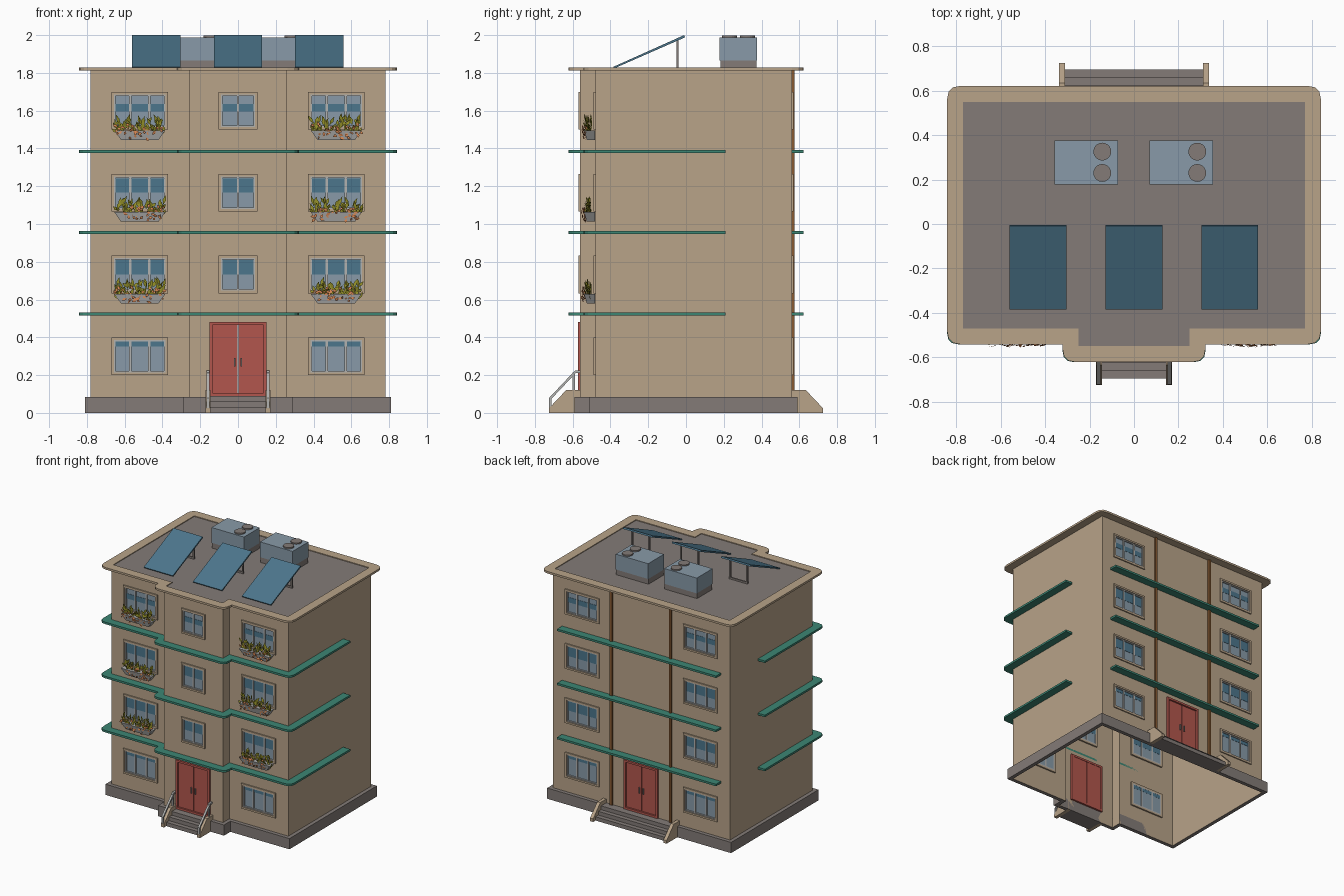
import bpy, bmesh, math, random
from mathutils import Vector

if "Cube" in bpy.data.objects:
    bpy.data.objects.remove(bpy.data.objects["Cube"])

random.seed(4)


def mat(name, r, g, b):
    m = bpy.data.materials.new(name)
    m.diffuse_color = [*(((c / 255 + 0.055) / 1.055) ** 2.4 for c in (r, g, b)), 1]
    m.use_nodes = True
    m.node_tree.nodes["Principled BSDF"].inputs["Base Color"].default_value = m.diffuse_color
    return m


TAN = mat("tan plaster", 184, 163, 137)
GREY = mat("dark grey concrete", 131, 123, 119)
GREEN = mat("green ledge", 60, 134, 116)
RED = mat("red door", 178, 86, 77)
LIGHT = mat("light metal", 178, 178, 176)
PALE = mat("pale blue grey", 136, 154, 168)
BLUE = mat("deep blue", 76, 118, 140)
BROWN = mat("brown pipe", 135, 90, 50)
OLIVE = mat("olive leaf", 150, 146, 42)
ORANGE = mat("orange flower", 216, 136, 84)


def finish(name, bm, m, fix=True):
    if fix:
        bmesh.ops.remove_doubles(bm, verts=bm.verts, dist=1e-5)
        bmesh.ops.recalc_face_normals(bm, faces=bm.faces)
    me = bpy.data.meshes.new(name)
    bm.to_mesh(me)
    bm.free()
    me.materials.append(m)
    ob = bpy.data.objects.new(name, me)
    bpy.context.collection.objects.link(ob)
    return ob


def boxes(name, m, items):
    """Axis-aligned boxes (x0, x1, y0, y1, z0, z1) in one object."""
    bm = bmesh.new()
    for x0, x1, y0, y1, z0, z1 in items:
        vs = bmesh.ops.create_cube(bm, size=1)["verts"]
        for v in vs:
            v.co = ((x0 + x1) / 2 + v.co.x * (x1 - x0), (y0 + y1) / 2 + v.co.y * (y1 - y0),
                    (z0 + z1) / 2 + v.co.z * (z1 - z0))
    return finish(name, bm, m, False)


def prism(name, m, prof, spans):
    """A y-z profile extruded over each x span."""
    bm = bmesh.new()
    for x0, x1 in spans:
        a, b = ([bm.verts.new((x, y, z)) for y, z in prof] for x in (x0, x1))
        bm.faces.new(a)
        bm.faces.new(b[::-1])
        for i in range(len(prof)):
            j = (i + 1) % len(prof)
            bm.faces.new((a[i], b[i], b[j], a[j]))
    return finish(name, bm, m)


def plan(o, r=0, yb=None):
    """Building outline offset by o, convex corners rounded by r."""
    X, B, y1, y2 = 0.78 + o, 0.26 + o, -0.48 - o, -0.56 - o
    back = 0.56 + o if yb is None else yb
    half = [(X, back), (X, y1), (B, y1), (B, y2)]
    pts = [Vector(p) for p in half + [(-x, y) for x, y in half[::-1]]]
    out = []
    for i, p in enumerate(pts):
        rr = 0 if i in (2, 5) or (yb is not None and i in (0, 7)) else r
        a = p + (pts[i - 1] - p).normalized() * rr
        c = p + (pts[(i + 1) % 8] - p).normalized() * rr
        for t in (0, 1 / 3, 2 / 3, 1):
            out.append(a * (1 - t) ** 2 + p * 2 * t * (1 - t) + c * t * t)
    return out


def band(name, m, o0, o1, z0, z1, r=0, yb=None):
    """Rectangular section swept along the outline; open when yb is given."""
    bm = bmesh.new()
    loops = [[bm.verts.new((*p, z)) for p in plan(o, rr, yb)]
             for o, z, rr in ((o1, z0, r), (o1, z1, r), (o0, z1, 0), (o0, z0, 0))]
    n = len(loops[0])
    for k in range(4):
        a, b = loops[k], loops[(k + 1) % 4]
        for i in range(n if yb is None else n - 1):
            j = (i + 1) % n
            bm.faces.new((a[i], a[j], b[j], b[i]))
    if yb is not None:
        bm.faces.new([l[0] for l in loops])
        bm.faces.new([l[-1] for l in loops][::-1])
    bmesh.ops.dissolve_degenerate(bm, dist=1e-5, edges=bm.edges)
    return finish(name, bm, m)


def wall(name, p, q, holes=()):
    """Vertical wall from p to q with holes (x0, x1, z0, z1) left open."""
    bm = bmesh.new()
    p, q = Vector(p), Vector(q)
    cut = lambda x: (x - p.x) / (q.x - p.x)
    us = sorted({0, 1} | {cut(x) for h in holes for x in h[:2]})
    zs = sorted({0, 1.82} | {z for h in holes for z in h[2:]})
    for u0, u1 in zip(us, us[1:]):
        for z0, z1 in zip(zs, zs[1:]):
            x, z = p.x + (q.x - p.x) * (u0 + u1) / 2, (z0 + z1) / 2
            if any(h[0] < x < h[1] and h[2] < z < h[3] for h in holes):
                continue
            a, b = p.lerp(q, u0), p.lerp(q, u1)
            bm.faces.new([bm.verts.new(c) for c in ((*a, z0), (*b, z0), (*b, z1), (*a, z1))])
    bmesh.ops.remove_doubles(bm, verts=bm.verts, dist=1e-5)
    return finish(name, bm, TAN, False)


FLOOR = 0.433
DOOR = (-0.15, 0.15, 0.09, 0.48)


def opening(cx, hw, f):
    return (cx - hw, cx + hw, 0.20 + f * FLOOR, 0.40 + f * FLOOR)


sides = {c: [opening(c, 0.15, f) for f in range(4)] for c in (-0.52, 0.52)}
middle = [opening(0, 0.104, f) for f in (1, 2, 3)]

# Walls
wall("front_wall_left", (-0.78, -0.48), (-0.26, -0.48), sides[-0.52])
wall("front_wall_right", (0.26, -0.48), (0.78, -0.48), sides[0.52])
wall("bay_wall", (-0.26, -0.56), (0.26, -0.56), middle + [DOOR])
wall("bay_side_left", (-0.26, -0.48), (-0.26, -0.56))
wall("bay_side_right", (0.26, -0.56), (0.26, -0.48))
wall("side_wall_right", (0.78, -0.48), (0.78, 0.56))
wall("side_wall_left", (-0.78, 0.56), (-0.78, -0.48))
wall("back_wall", (0.78, 0.56), (-0.78, 0.56), sides[-0.52] + sides[0.52] + [DOOR])

# Plinth, ledges, roof trim and deck
band("plinth", GREY, 0, 0.03, 0, 0.085)
for f in range(3):
    z = 0.515 + f * 0.431
    band(f"front_ledge_{f + 1}", GREEN, 0, 0.062, z, z + 0.016, 0.05, 0.21)
    boxes(f"back_ledge_{f + 1}", GREEN, [(-0.7, 0.7, 0.56, 0.622, z, z + 0.016)])
band("roof_trim", TAN, -0.01, 0.062, 1.812, 1.828, 0.06)
bm = bmesh.new()
bm.faces.new([bm.verts.new((*p, 1.822)) for p in plan(-0.01)[::-4]])
finish("roof_deck", bm, GREY, False)
boxes("drain_pipes", BROWN, [(s * 0.26 - 0.01, s * 0.26 + 0.01, 0.56, 0.574, 0.085, 1.815) for s in (-1, 1)])


def border(h, t, ya, yb):
    x0, x1, z0, z1 = h
    return [(x0, x0 + t, ya, yb, z0, z1), (x1 - t, x1, ya, yb, z0, z1),
            (x0 + t, x1 - t, ya, yb, z0, z0 + t), (x0 + t, x1 - t, ya, yb, z1 - t, z1)]


# Windows: tan surround, light frame with mullions, pale glass with a blue band
BANDS = ((0.76, 0.95), (0.5, 0.88), (0.5, 0.88), (0.48, 0.68))
surround, frames, glass, tint = [], [], [], []
for y, s, holes in ((-0.48, -1, sides[-0.52] + sides[0.52]), (-0.56, -1, middle),
                    (0.56, 1, sides[-0.52] + sides[0.52])):
    for h in holes:
        x0, x1, z0, z1 = h
        surround += border(h, 0.014, y - s * 0.012, y + s * 0.009)
        inner = (x0 + 0.014, x1 - 0.014, z0 + 0.014, z1 - 0.014)
        frames += border(inner, 0.008, y - s * 0.012, y + s * 0.003)
        n = 3 if x1 - x0 > 0.25 else 2
        for k in range(1, n):
            x = x0 + (x1 - x0) * k / n
            frames.append((x - 0.006, x + 0.006, y - s * 0.012, y + s * 0.002, z0 + 0.02, z1 - 0.02))
        glass.append((inner[0], inner[1], y - s * 0.01, y - s * 0.006, inner[2], inner[3]))
        lo, hi = BANDS[round((z0 - 0.2) / FLOOR)]
        tint.append((inner[0] + 0.008, inner[1] - 0.008, y - s * 0.011, y - s * 0.004,
                     z0 + lo * 0.2, z0 + hi * 0.2))
boxes("window_surrounds", TAN, surround)
boxes("window_frames", LIGHT, frames)
boxes("window_glass", PALE, glass)
boxes("window_reflections", BLUE, tint)

# Doors, steps, stair cheeks and handrails
for side, s, wy, hw in (("front", -1, -0.56, 0.145), ("back", 1, 0.56, 0.31)):
    boxes(side + "_door_frame", RED, border(DOOR, 0.016, wy - s * 0.015, wy + s * 0.012))
    boxes(side + "_door_leaves", RED, [(a, b, wy - s * 0.012, wy - s * 0.002, 0.09, 0.465)
                                       for a, b in ((-0.134, -0.002), (0.002, 0.134))])
    boxes(side + "_door_handles", GREY, [(x - 0.004, x + 0.004, wy - s * 0.002, wy + s * 0.008, 0.245, 0.29)
                                         for x in (-0.018, 0.018)])
    boxes(side + "_steps", GREY, [(-hw, hw, wy, s * (0.695 - 0.035 * k), 0.03 * k, 0.03 * (k + 1))
                                  for k in range(3)])
    prof = [(wy, 0), (wy, 0.12), (s * 0.635, 0.12), (s * 0.725, 0.025), (s * 0.725, 0)]
    prism(side + "_stair_cheeks", TAN, prof, [(hw, hw + 0.027), (-hw - 0.027, -hw)])
rail = [(-0.724, 0.02), (-0.724, 0.08), (-0.587, 0.225), (-0.56, 0.225),
        (-0.56, 0.212), (-0.582, 0.212), (-0.712, 0.075), (-0.712, 0.02)]
prism("handrails", LIGHT, rail, [(s * 0.16 - 0.008, s * 0.16 + 0.008) for s in (-1, 1)])
boxes("handrail_posts", LIGHT, [(s * 0.16 - 0.006, s * 0.16 + 0.006, -0.6, -0.588, 0.115, 0.215) for s in (-1, 1)])

# Solar panels on stands
XS = (-0.433, 0, 0.431)
prism("solar_panels", BLUE, [(-0.385, 1.832), (-0.38, 1.824), (-0.005, 1.988), (-0.01, 2.0)],
      [(x - 0.128, x + 0.128) for x in XS])
stands = []
for x in XS:
    stands += [(x + s * 0.075 - 0.006, x + s * 0.075 + 0.006, -0.051, -0.039, 1.822, 1.975) for s in (-1, 1)]
    stands.append((x - 0.081, x + 0.081, -0.051, -0.039, 1.822, 1.836))
boxes("panel_stands", GREY, stands)

# Rooftop air units with two round vents each
units = ((-0.358, -0.072), (0.07, 0.356))
boxes("air_unit_bases", GREY, [(a, b, 0.182, 0.372, 1.822, 1.865) for a, b in units])
boxes("air_units", PALE, [(a, b, 0.178, 0.376, 1.865, 1.987) for a, b in units])
bm = bmesh.new()
for a, b in units:
    for y in (0.23, 0.326):
        vs = bmesh.ops.create_cone(bm, cap_ends=True, segments=20, radius1=0.04, radius2=0.04, depth=0.012)["verts"]
        bmesh.ops.translate(bm, verts=vs, vec=(b - 0.071, y, 1.991))
finish("air_unit_vents", bm, GREY, False)


# Flower boxes with leaves and blossoms
def petals(bm, base, d, w):
    side = d.cross(Vector((random.uniform(-0.5, 0.5), 1, random.uniform(-0.5, 0.5)))).normalized() * w
    bm.faces.new([bm.verts.new(c) for c in (base, base + d * 0.5 + side, base + d, base + d * 0.5 - side)])


pots, leaves, blooms = bmesh.new(), bmesh.new(), bmesh.new()
U = random.uniform
for cx in (-0.52, 0.52):
    for f in range(3):
        z = 0.58 + f * FLOOR
        vs = bmesh.ops.create_cube(pots, size=1)["verts"]
        for v in vs:
            top = v.co.z > 0
            v.co = (cx + math.copysign(0.135 if top else 0.1, v.co.x),
                    -0.482 if v.co.y > 0 else (-0.54 if top else -0.525), z + (0.05 if top else 0))
        for k in range(5):
            x = cx - 0.104 + 0.052 * k
            for i in range(14):
                p = Vector((x + U(-0.02, 0.02), U(-0.53, -0.5), z + U(0.02, 0.09)))
                petals(leaves, p, Vector((U(-0.03, 0.03), U(-0.02, 0.01), U(0.02, 0.055))), 0.009)
        for i in range(40):
            p = Vector((cx + U(-0.125, 0.125), U(-0.55, -0.53), z + U(0.01, 0.075)))
            petals(blooms, p, Vector((U(-0.028, 0.028), U(-0.008, 0.008), U(-0.025, 0.025))), 0.008)
finish("flower_boxes", pots, LIGHT, False)
finish("flower_leaves", leaves, OLIVE, False)
finish("flower_blossoms", blooms, ORANGE, False)
